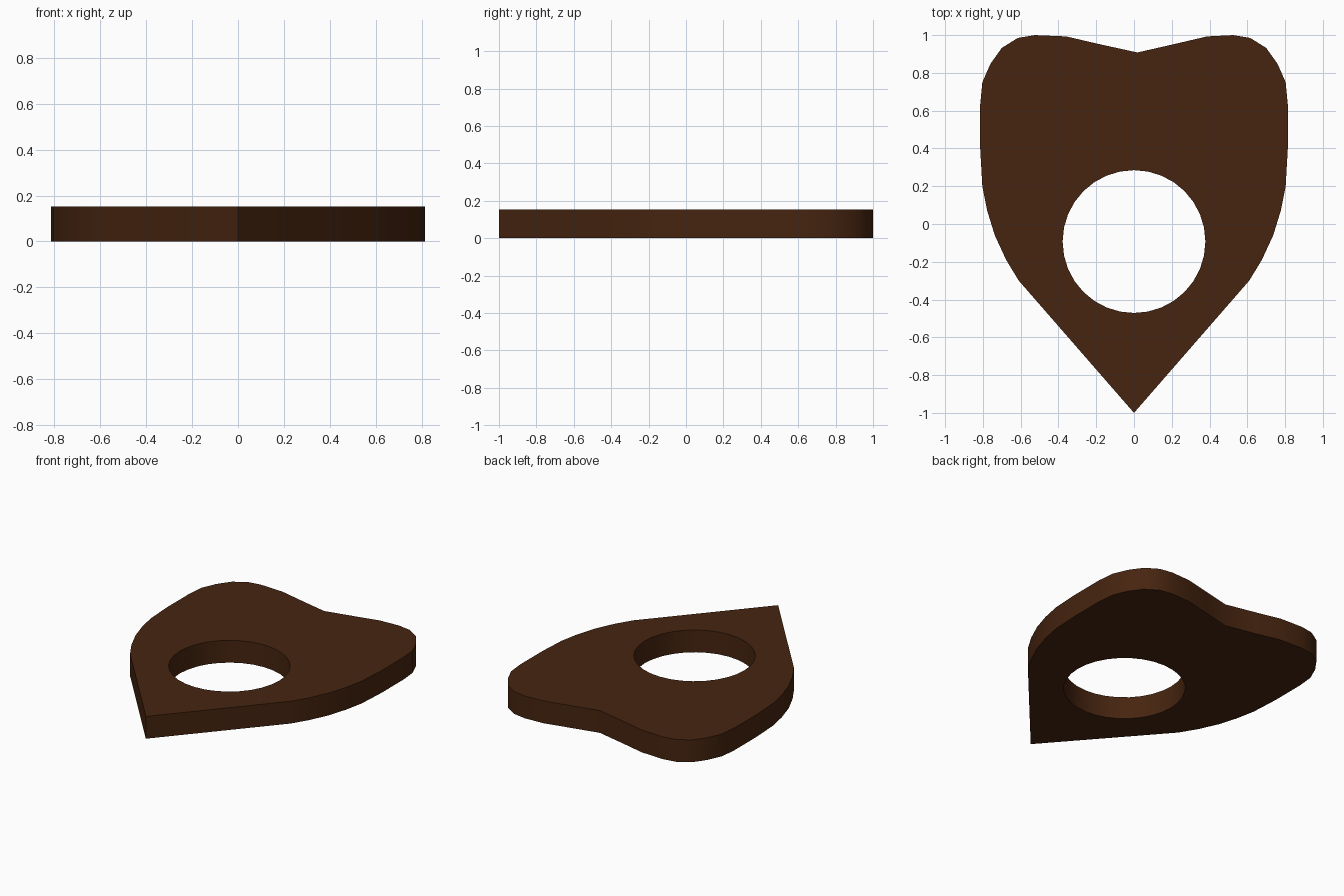
import bpy, bmesh, math

if "Cube" in bpy.data.objects:
    bpy.data.objects.remove(bpy.data.objects["Cube"])

HEIGHT = 0.153
HOLE_Y, HOLE_R, HOLE_SIDES = -0.093, 0.378, 32

# Half outline from the heart notch round to the pointed tip: (x, y)
half = [(0.197, 0.952), (0.373, 0.993), (0.525, 1.0), (0.615, 0.985),
        (0.70, 0.932), (0.76, 0.848), (0.803, 0.75), (0.814, 0.635),
        (0.814, 0.395), (0.803, 0.20), (0.777, 0.07), (0.737, -0.06),
        (0.677, -0.19), (0.61, -0.30)]


def shift(y):
    # the notch sits slightly right of centre
    return 0.014 if 0.94 < y < 0.96 or 0.99 < y < 0.995 else 0.0


right = [(x + shift(y), y) for x, y in half]
left = [(-x + shift(y), y) for x, y in reversed(half)]
outline = [(0.018, 0.908)] + right + [(0.0, -1.0)] + left
hole = [(HOLE_R * math.cos(2 * math.pi * i / HOLE_SIDES),
         HOLE_Y + HOLE_R * math.sin(2 * math.pi * i / HOLE_SIDES))
        for i in range(HOLE_SIDES)]

# Pointer plate: fill the flat outline with its hole, then extrude upward
bm = bmesh.new()
edges = []
for loop in (outline, hole):
    vs = [bm.verts.new((x, y, 0)) for x, y in loop]
    edges += [bm.edges.new((vs[i], vs[(i + 1) % len(vs)])) for i in range(len(vs))]
bmesh.ops.triangle_fill(bm, edges=edges, use_beauty=True, use_dissolve=False)
ext = bmesh.ops.extrude_face_region(bm, geom=bm.faces[:], use_keep_orig=True)
top = [g for g in ext["geom"] if isinstance(g, bmesh.types.BMVert)]
bmesh.ops.translate(bm, verts=top, vec=(0, 0, HEIGHT))
bmesh.ops.recalc_face_normals(bm, faces=bm.faces[:])

mesh = bpy.data.meshes.new("pointer_plate")
bm.to_mesh(mesh)
bm.free()
plate = bpy.data.objects.new("pointer_plate", mesh)
bpy.context.collection.objects.link(plate)

# Dark brown wood
wood = bpy.data.materials.new("dark_brown_wood")
wood.diffuse_color = (0.062, 0.018, 0.005, 1)
wood.use_nodes = True
wood.node_tree.nodes["Principled BSDF"].inputs["Base Color"].default_value = wood.diffuse_color
mesh.materials.append(wood)

# Smooth rim and hole wall, sharp top and bottom edges
bpy.context.view_layer.objects.active = plate
plate.select_set(True)
bpy.ops.object.shade_smooth_by_angle(angle=math.radians(30))
